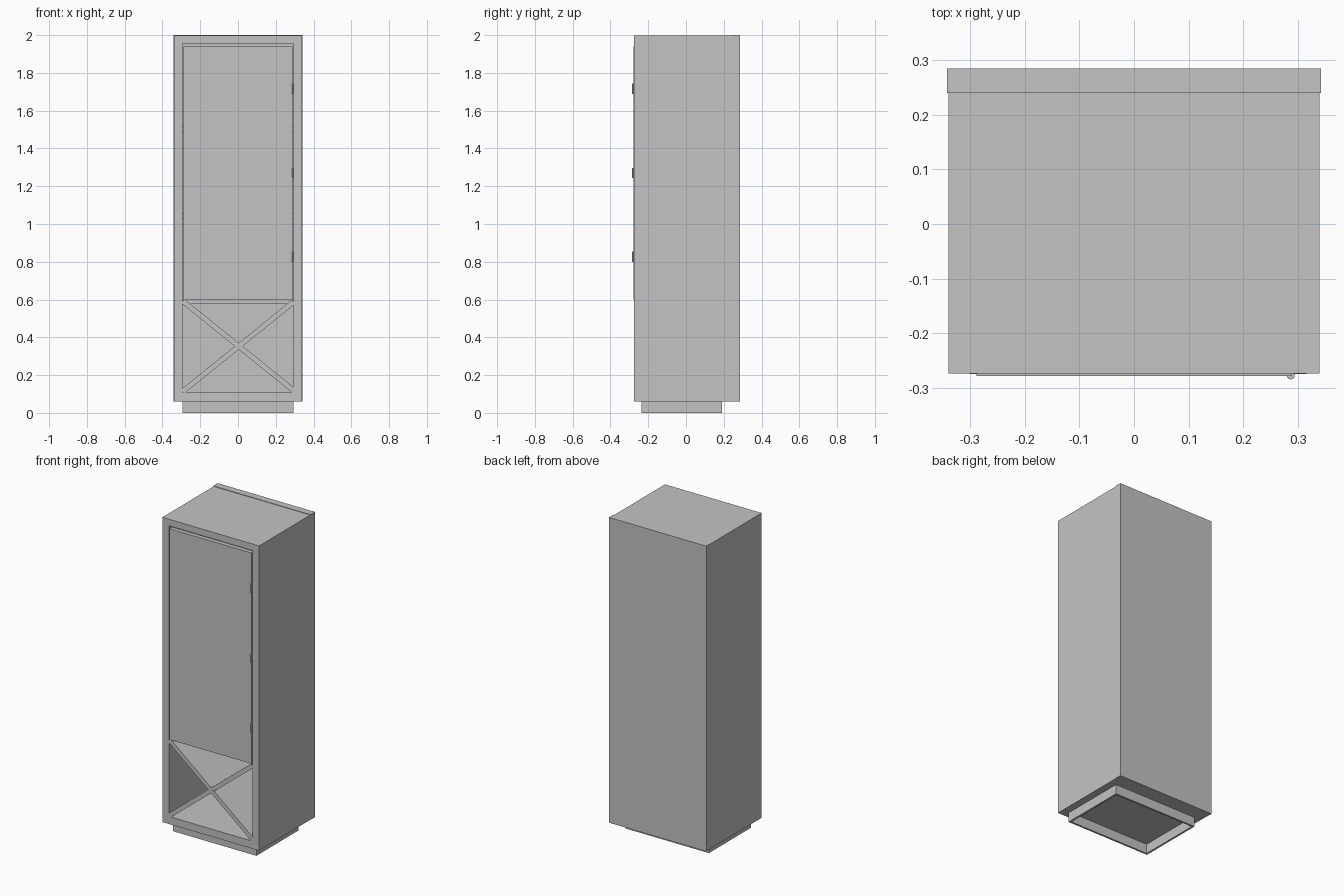
import bpy
import math

cube = bpy.data.objects.get("Cube")
if cube:
    bpy.data.objects.remove(cube, do_unlink=True)

grey = bpy.data.materials.new("plain_grey")
grey.use_nodes = True
COLOR = (0.55, 0.55, 0.55, 1)
grey.diffuse_color = COLOR
grey.node_tree.nodes["Principled BSDF"].inputs["Base Color"].default_value = COLOR


def box(name, x, y, z, tilt=0):
    """Box from (min, max) ranges, optionally tilted about the y axis."""
    spans = (x, y, z)
    bpy.ops.mesh.primitive_cube_add(size=1, location=[(a + b) / 2 for a, b in spans])
    ob = bpy.context.object
    ob.name = name
    ob.scale = [b - a for a, b in spans]
    bpy.ops.object.transform_apply(location=False, rotation=False, scale=True)
    ob.rotation_euler.y = tilt
    ob.data.materials.append(grey)
    return ob


W, FRONT, BACK = 0.34, -0.274, 0.24      # carcass half width and depth
IN = 0.294                               # inner half width
LOW, TOP = 0.06, 1.997
FLOOR, CEILING = 0.108, 1.955

# Carcass
for side, s in (("left", 1), ("right", -1)):
    box(side + "_side", sorted((s * IN, s * W)), (FRONT, BACK), (LOW, TOP))
box("top_board", (-IN, IN), (FRONT, BACK), (CEILING, TOP))
box("bottom_board", (-IN, IN), (FRONT, BACK), (LOW, FLOOR))
box("back_panel", (-0.342, 0.342), (BACK, 0.285), (LOW, 2.0))

# Shelves behind the door
for name, z in (("rack_shelf", 0.576), ("lower_shelf", 1.03), ("upper_shelf", 1.49)):
    box(name, (-IN, IN), (FRONT + 0.05, BACK), (z, z + 0.025))

# Door with its hinges on the left
box("door", (-0.288, 0.288), (-0.278, -0.25), (0.6, 1.94))
for i, z in enumerate((0.826, 1.27, 1.715)):
    bpy.ops.mesh.primitive_cylinder_add(vertices=8, radius=0.0075, depth=0.055,
                                        location=(0.287, -0.2775, z))
    hinge = bpy.context.object
    hinge.name = "hinge_%d" % (i + 1)
    hinge.data.materials.append(grey)

# Crossed boards of the open rack, full depth
rise, run = 0.475, 2 * IN
angle = math.atan2(rise, run)
half = math.hypot(rise, run) / 2
mid = 0.35
box("falling_board", (-half, half + 0.015), (FRONT - 0.001, BACK),
    (mid - 0.0135, mid + 0.0135), angle)
box("rising_board", (-half, half), (FRONT, BACK), (mid - 0.0135, mid + 0.0135), -angle)

# Hollow plinth
PF, PB, T = -0.235, 0.19, 0.012
box("plinth_front", (-IN, IN), (PF, PF + T), (0, LOW))
box("plinth_back", (-IN, IN), (PB - T, PB), (0, LOW))
for side, s in (("left", 1), ("right", -1)):
    box("plinth_" + side, sorted((s * IN, s * (IN - T))), (PF + T, PB - T), (0, LOW))
